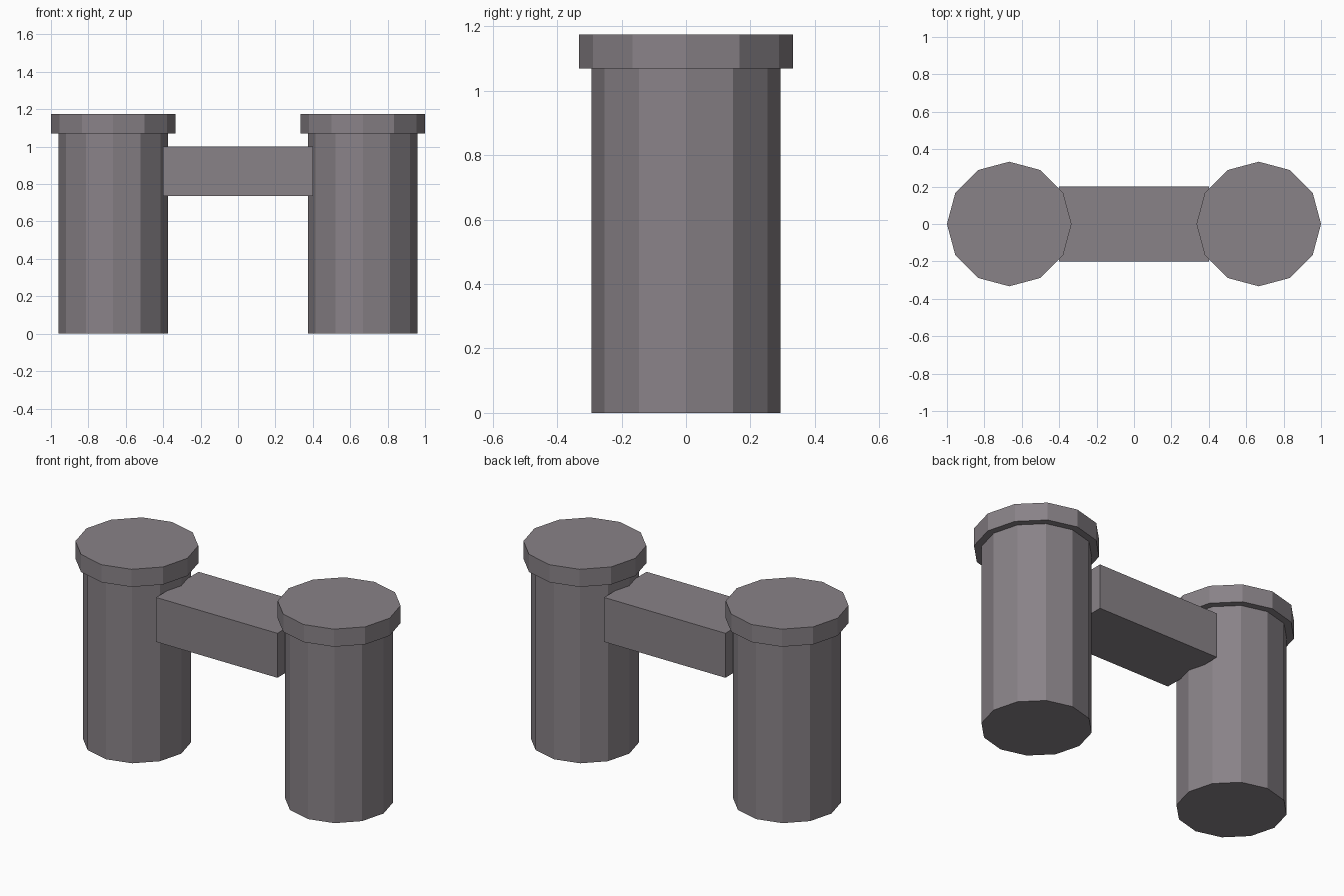
import bpy

cube = bpy.data.objects.get("Cube")
if cube:
    bpy.data.objects.remove(cube, do_unlink=True)

# Single stone grey colour
GREY = (0.25, 0.225, 0.245, 1.0)
stone = bpy.data.materials.new("stone_grey")
stone.use_nodes = True
stone.diffuse_color = GREY
stone.node_tree.nodes["Principled BSDF"].inputs["Base Color"].default_value = GREY


def finish(name):
    obj = bpy.context.object
    obj.name = name
    obj.data.materials.append(stone)
    return obj


def drum(name, x, radius, bottom, top):
    """Twelve-sided flat-faced cylinder between two heights."""
    bpy.ops.mesh.primitive_cylinder_add(
        vertices=12, radius=radius, depth=top - bottom,
        location=(x, 0, (bottom + top) / 2))
    return finish(name)


# Two pillars with wider caps
for side, sign in (("left", 1), ("right", -1)):
    x = sign * 0.667
    drum(side + "_pillar", x, 0.293, 0.0, 1.07)
    drum(side + "_cap", x, 0.333, 1.07, 1.175)

# Beam joining the pillars
bpy.ops.mesh.primitive_cube_add(size=1, location=(0, 0, 0.868))
beam = finish("cross_beam")
beam.scale = (0.8, 0.4, 0.265)
bpy.ops.object.transform_apply(location=False, rotation=False, scale=True)
